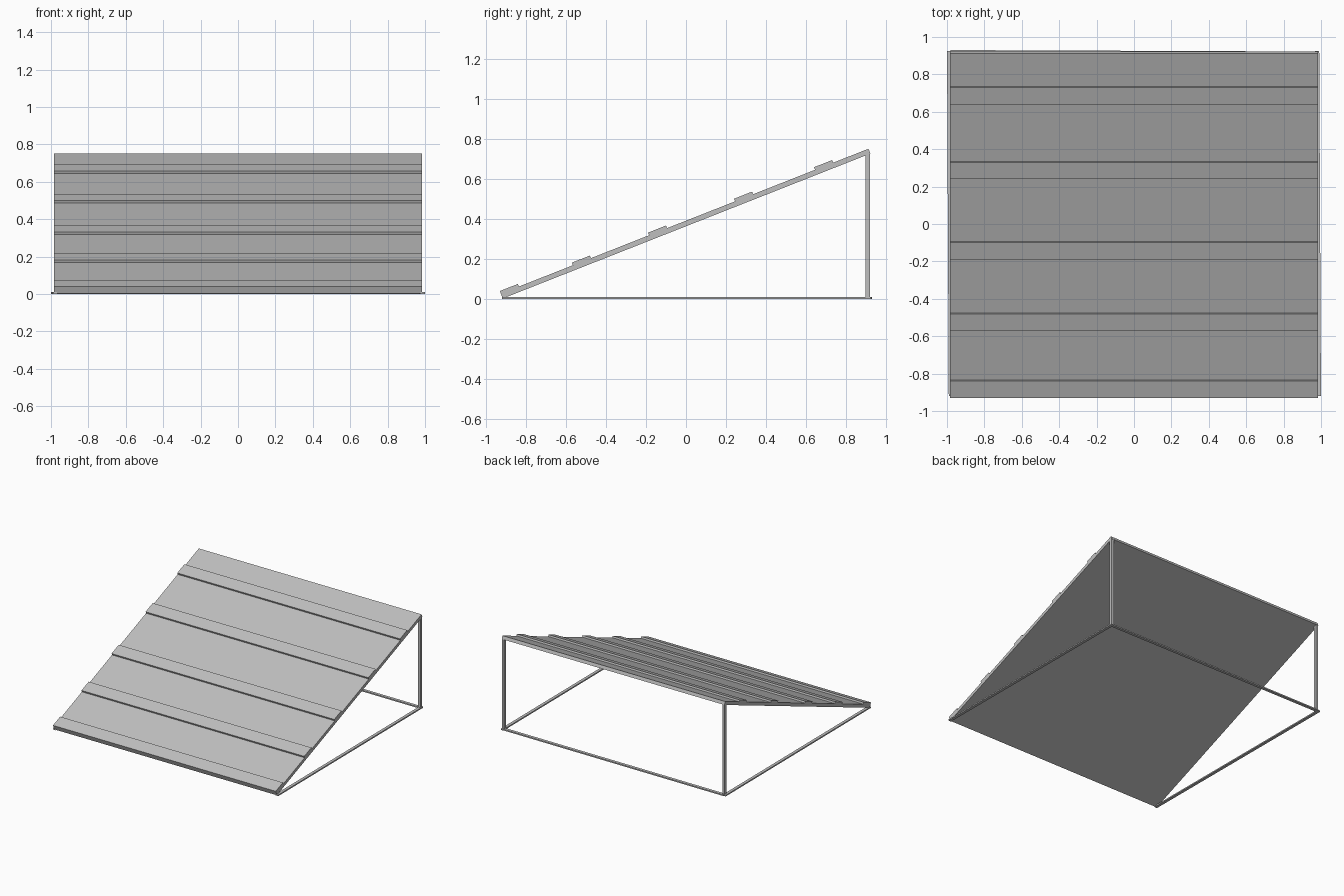
import bpy
import bmesh
from math import atan2
from mathutils import Matrix, Vector

default = bpy.data.objects.get("Cube")
if default:
    bpy.data.objects.remove(default, do_unlink=True)

# Single grey finish
grey = bpy.data.materials.new("light grey")
grey.use_nodes = True
GREY = (0.52, 0.52, 0.52, 1)
grey.diffuse_color = GREY
grey.node_tree.nodes["Principled BSDF"].inputs["Base Color"].default_value = GREY


def finish(name, bm):
    bmesh.ops.recalc_face_normals(bm, faces=bm.faces)
    mesh = bpy.data.meshes.new(name)
    bm.to_mesh(mesh)
    bm.free()
    mesh.materials.append(grey)
    obj = bpy.data.objects.new(name, mesh)
    bpy.context.collection.objects.link(obj)
    return obj


def box(name, size, centre, turn=Matrix()):
    bm = bmesh.new()
    bmesh.ops.create_cube(bm, size=1, matrix=Matrix.Translation(centre) @ turn @ Matrix.Diagonal((*size, 1)))
    return finish(name, bm)


# Sloping ramp: one stepped side profile, board plus raised cleats, extruded across
LOW = Vector((-0.925, 0.026))
HIGH = Vector((0.912, 0.75))
BOARD = 0.026
CLEAT = 0.014
HALF_WIDTH = 0.985
along = (HIGH - LOW).normalized()
normal = Vector((-along.y, along.x))
length = (HIGH - LOW).length
cleat_width = 0.097

profile = [LOW - normal * BOARD]
for y in (-0.925, -0.565, -0.185, 0.245, 0.645):
    s = (y - LOW.x) / along.x
    for distance, height in ((s, 0), (s, CLEAT), (s + cleat_width, CLEAT), (s + cleat_width, 0)):
        if distance > 0 or height > 0:
            profile.append(LOW + along * distance + normal * height)
profile += [HIGH, HIGH - normal * BOARD]

bm = bmesh.new()
face = bm.faces.new([bm.verts.new((-HALF_WIDTH, p.x, p.y)) for p in profile])
grown = bmesh.ops.extrude_face_region(bm, geom=[face])
bmesh.ops.translate(bm, vec=(2 * HALF_WIDTH, 0, 0),
                    verts=[v for v in grown["geom"] if isinstance(v, bmesh.types.BMVert)])
finish("ramp_board_with_cleats", bm)

# Thin ground frame, set very slightly askew under the board
askew = Matrix.Rotation(0.005, 4, 'Z')
RAIL = 0.024
RAIL_HEIGHT = 0.01
for side, label in ((1, "left"), (-1, "right")):
    box(label + "_ground_rail", (RAIL, 1.845, RAIL_HEIGHT),
        (side * 0.983, 0.003, RAIL_HEIGHT / 2), askew)
    # Upright post carrying the high edge
    box(label + "_rear_post", (0.02, RAIL, 0.725), (side * 0.975, 0.908, 0.3625))
box("rear_ground_rail", (1.96, RAIL, RAIL_HEIGHT), (0, 0.914, RAIL_HEIGHT / 2),
    Matrix.Rotation(-0.004, 4, 'Z'))
